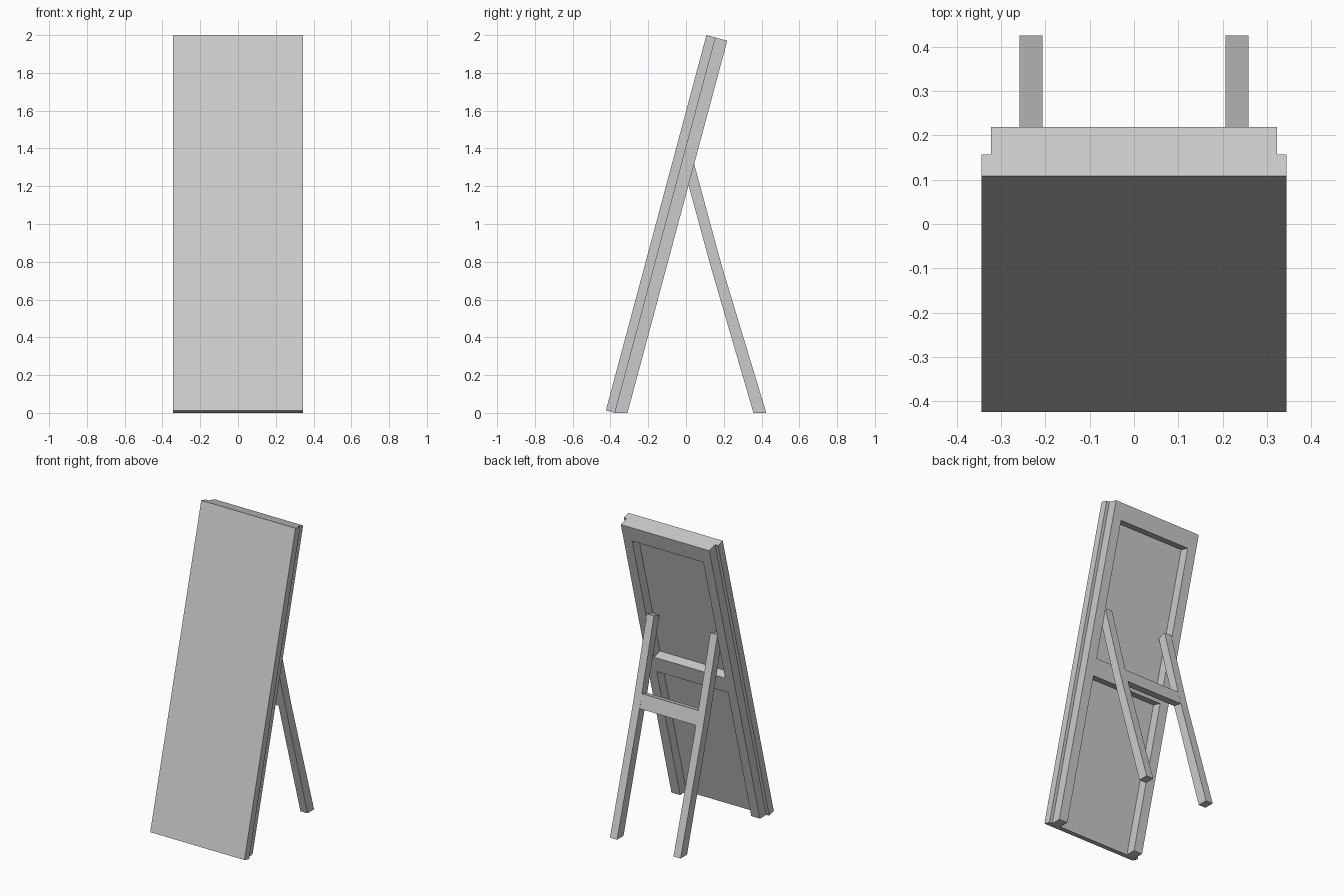
import bpy, bmesh, math

if "Cube" in bpy.data.objects:
    bpy.data.objects.remove(bpy.data.objects["Cube"])

TILT = math.radians(15)
C, S = math.cos(TILT), math.sin(TILT)
LENGTH, PANEL_T, FRAME_T = 2.057, 0.05, 0.064


def board(s, t):
    """Point (y, z) on the leaning board: s up the slope, t behind the panel's back face."""
    return (-0.376 + s * S + t * C, s * C - t * S)


def extrude(name, profile, x0, x1, mirror=False):
    """Extrude a (y, z) profile from x0 to x1, optionally mirrored across x = 0."""
    bm = bmesh.new()
    a = [bm.verts.new((x0, y, z)) for y, z in profile]
    b = [bm.verts.new((x1, y, z)) for y, z in profile]
    bm.faces.new(a)
    bm.faces.new(b[::-1])
    n = len(profile)
    for i in range(n):
        j = (i + 1) % n
        bm.faces.new((a[i], b[i], b[j], a[j]))
    bmesh.ops.recalc_face_normals(bm, faces=bm.faces)
    me = bpy.data.meshes.new(name)
    bm.to_mesh(me)
    bm.free()
    ob = bpy.data.objects.new(name, me)
    bpy.context.collection.objects.link(ob)
    if mirror:
        ob.modifiers.new("Mirror", 'MIRROR').use_mirror_merge = False
    return ob


def slab(s0, s1, t0, t1):
    return [board(s0, t0), board(s0, t1), board(s1, t1), board(s1, t0)]


# Front panel
extrude("front_panel", slab(0, LENGTH, -PANEL_T, 0), -0.344, 0.344)

# Back frame: stiles cut level with the floor, top and middle rails
stile = slab(0, LENGTH, 0, FRAME_T)
stile[1] = board(FRAME_T * S / C, FRAME_T)
extrude("frame_stiles", stile, 0.26, 0.323, mirror=True)
extrude("frame_top_rail", slab(LENGTH - 0.107, LENGTH, 0, FRAME_T), -0.26, 0.26)
extrude("frame_middle_rail", slab(0.957, 1.067, 0, FRAME_T), -0.26, 0.26)

# Support legs, slightly bent at the crossbar, seated inside the frame
leg = [(0.04, 1.33), (-0.016, 1.315), (0.128, 0.785),
       (0.357, 0), (0.425, 0), (0.189, 0.78)]
extrude("support_legs", leg, 0.206, 0.258, mirror=True)

# Crossbar between the legs
bar = [(0.166, 0.865), (0.111, 0.85), (0.128, 0.785), (0.189, 0.775)]
extrude("leg_crossbar", bar, -0.206, 0.206)
